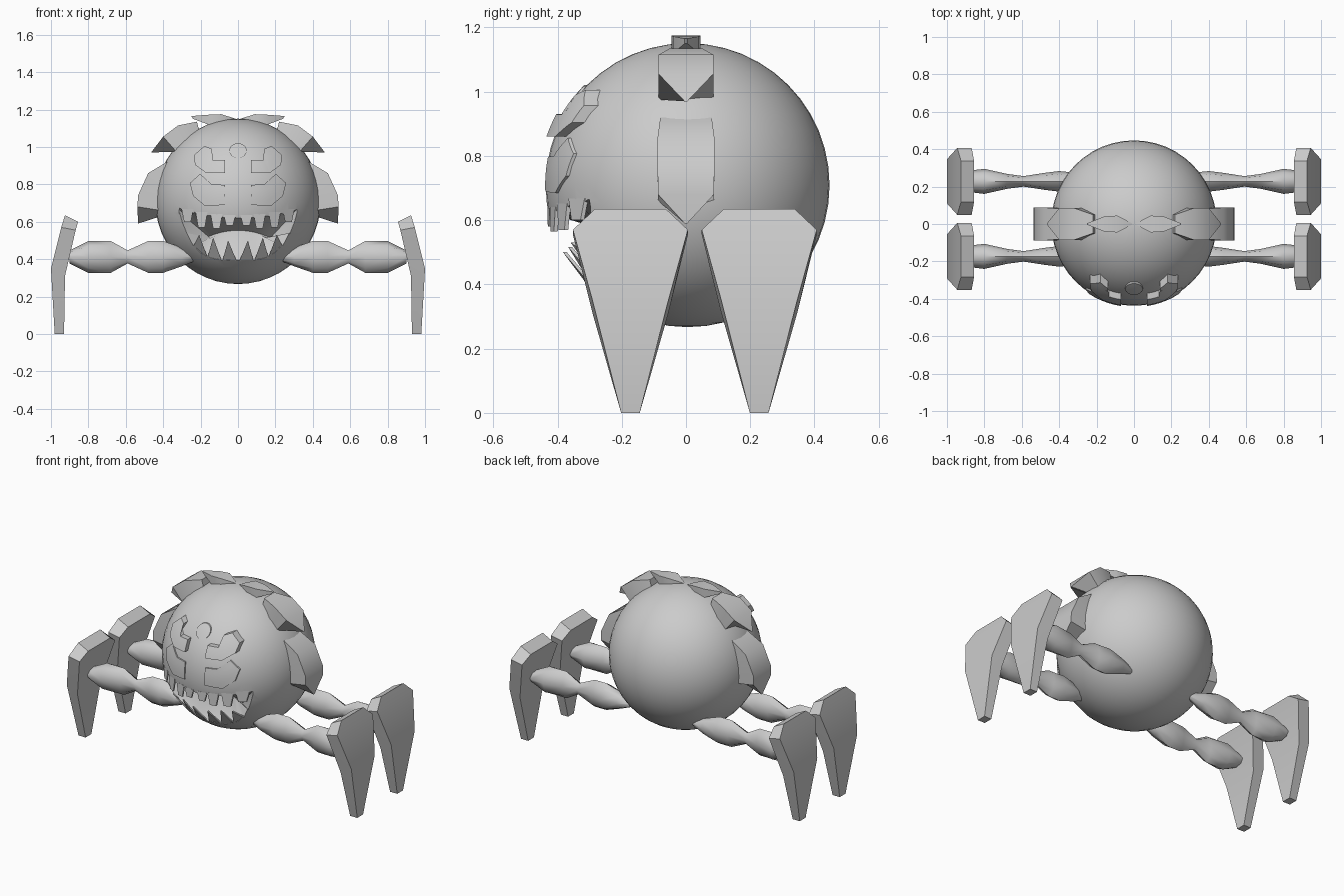
import bpy, bmesh, math
from mathutils import Vector

if "Cube" in bpy.data.objects:
    bpy.data.objects.remove(bpy.data.objects["Cube"])

R, CY, CZ = 0.442, 0.005, 0.709          # body sphere

grey = bpy.data.materials.new("stone grey")
grey.diffuse_color = (0.6, 0.6, 0.6, 1)
grey.use_nodes = True
grey.node_tree.nodes["Principled BSDF"].inputs["Base Color"].default_value = grey.diffuse_color


def finish(name, bm, angle=35):
    bmesh.ops.recalc_face_normals(bm, faces=bm.faces)
    me = bpy.data.meshes.new(name)
    bm.to_mesh(me)
    bm.free()
    me.materials.append(grey)
    ob = bpy.data.objects.new(name, me)
    bpy.context.collection.objects.link(ob)
    smooth(ob, angle)
    return ob


def smooth(ob, angle):
    bpy.ops.object.select_all(action='DESELECT')
    ob.select_set(True)
    bpy.context.view_layer.objects.active = ob
    bpy.ops.object.shade_smooth_by_angle(angle=math.radians(angle))


def surf_y(x, z, h=0.0):
    """y of the front of the body at (x, z), raised by h"""
    return CY - math.sqrt(max((R + h) ** 2 - x * x - (z - CZ) ** 2, 0))


def skin(bm, rings):
    """Join rings of points into a closed capped skin"""
    vs = [[bm.verts.new(p) for p in ring] for ring in rings]
    n = len(vs[0])
    for a, b in zip(vs, vs[1:]):
        for i in range(n):
            bm.faces.new((a[i], a[(i + 1) % n], b[(i + 1) % n], b[i]))
    bm.faces.new(vs[0])
    bm.faces.new(vs[-1])


def loft(name, sections, s=1, y0=0.0, angle=35):
    """Sections: outer (x, z), inner (x, z), half width in y"""
    bm = bmesh.new()
    skin(bm, [[(s * o[0], y0 - w, o[1]), (s * o[0], y0 + w, o[1]),
               (s * i[0], y0 + w, i[1]), (s * i[0], y0 - w, i[1])]
              for o, i, w in sections])
    finish(name, bm, angle)


def plate(name, pts, s, h):
    """Outline in the front view, wrapped on the body and raised by h"""
    bm = bmesh.new()
    f = bm.faces.new([bm.verts.new((s * x, 0, z)) for x, z in pts])
    bmesh.ops.triangulate(bm, faces=[f])
    bmesh.ops.subdivide_edges(bm, edges=bm.edges[:], cuts=3, use_grid_fill=True)
    res = bmesh.ops.extrude_face_region(bm, geom=bm.faces[:], use_keep_orig=True)
    top = {v for v in res["geom"] if isinstance(v, bmesh.types.BMVert)}
    for v in bm.verts:
        v.co.y = surf_y(v.co.x, v.co.z, h if v in top else -0.01)
    finish(name, bm)


def tooth(name, pts):
    bm = bmesh.new()
    skin(bm, [pts, [Vector(p) + Vector((0, 0.012, 0)) for p in pts]])
    finish(name, bm, 20)


# Body with a wedge-shaped mouth cut into it
bm = bmesh.new()
bmesh.ops.create_uvsphere(bm, u_segments=48, v_segments=24, radius=R)
bmesh.ops.translate(bm, verts=bm.verts, vec=(0, CY, CZ))
body = finish("body", bm)


def lip_up(x):
    return 0.62 + 0.045 * (x / 0.315) ** 2


def lip_low(x):
    return 0.395 + 0.25 * (x / 0.315) ** 4


rings = []
for k in range(-8, 9):
    x = 0.315 * k / 8
    back = Vector((0.55 * x, -0.2, 0.55 - 0.4 * x * x))
    ring = [back + Vector((0, 0, 0.004)), back - Vector((0, 0, 0.004))]
    for z in (lip_low(x), lip_up(x)):
        ring.append(back + (Vector((x, surf_y(x, z), z)) - back) * 1.5)
    rings.append(ring)
bm = bmesh.new()
skin(bm, rings)
cutter = finish("mouth_cutter", bm)
cutter.hide_render = True
mod = body.modifiers.new("mouth", 'BOOLEAN')
mod.operation = 'DIFFERENCE'
mod.solver = 'EXACT'
mod.object = cutter
bpy.context.view_layer.objects.active = body
bpy.ops.object.modifier_apply(modifier="mouth")
bpy.data.objects.remove(cutter)
smooth(body, 35)

# Forehead disc
plate("forehead_disc", [(0.047 * math.cos(a * math.pi / 8), 0.98 + 0.04 * math.sin(a * math.pi / 8))
                        for a in range(16)], 1, 0.006)

EYE = [(.257, .807), (.203, .856), (.14, .80), (.07, .797), (.07, .69), (.176, .684), (.24, .738)]
BROW = [(.235, .957), (.18, 1.005), (.14, .99), (.158, .945), (.134, .928), (.07, .93),
        (.07, .861), (.17, .861), (.23, .904)]
# Hair locks and claws as outer point, inner point, half width
SIDE = [((.38, .92), (.34, .88), .08), ((.48, .86), (.38, .80), .088), ((.535, .74), (.40, .72), .088),
        ((.537, .68), (.41, .66), .087), ((.535, .59), (.41, .63), .004)]
UPPER = [((.22, 1.135), (.20, 1.06), .05), ((.32, 1.115), (.27, 1.02), .085),
         ((.40, 1.055), (.33, .975), .085), ((.465, .97), (.35, .975), .004)]
CROWN = [((.01, 1.15), (.01, 1.135), .004), ((.09, 1.175), (.09, 1.125), .045),
         ((.16, 1.172), (.16, 1.12), .04), ((.25, 1.165), (.24, 1.15), .004)]
CLAW = [((.925, .635), (.855, .60), .11), ((.945, .57), (.868, .555), .179),
        ((1.0, .35), (.925, .31), .118), ((.98, 0), (.93, 0), .029)]
# Arm profile: x, half height, half width
ARM = [(.20, .01, .01), (.30, .05, .045), (.40, .085, .055), (.48, .085, .045), (.59, .035, .028),
       (.68, .085, .04), (.80, .085, .067), (.90, .035, .055)]

for s, side in ((1, "right"), (-1, "left")):
    plate(side + "_eye", EYE, s, 0.007)
    plate(side + "_brow", BROW, s, 0.028)
    loft(side + "_side_lock", SIDE, s)
    loft(side + "_upper_lock", UPPER, s)
    loft(side + "_crown_lock", CROWN, s)

    # Legs
    for y0, end in ((-0.173, "front"), (0.228, "back")):
        bm = bmesh.new()
        skin(bm, [[(s * x, y0 + w * math.sin(a * math.pi / 4), 0.412 + h * math.cos(a * math.pi / 4))
                   for a in range(8)] for x, h, w in ARM])
        finish(f"{side}_{end}_arm", bm, 50)
        loft(f"{side}_{end}_claw", CLAW, s, y0)

    # Upper teeth hang from the lip, lower teeth lean forward
    for n, (x, tip) in enumerate([(.045, .58), (.115, .565), (.195, .57), (.27, .60)]):
        pts = []
        for dx, z in ((-.032, .66), (.032, .66), (.018, tip), (-.018, tip)):
            zz = z if z == tip else lip_up(x) + 0.015
            pts.append((s * (x + dx), surf_y(x + dx, lip_up(x)) - 0.003, zz))
        tooth(f"{side}_upper_tooth_{n}", pts)
    for n, (x, dz) in enumerate([(.045, .105), (.125, .115), (.2, .095)]):
        pts = []
        for dx in (-.038, .038):
            z = lip_low(x + dx) - 0.005
            pts.append((s * (x + dx), surf_y(x + dx, z), z))
        z = lip_low(x)
        pts.append((s * (x + .008), surf_y(x, z) - 0.08, z + dz))
        tooth(f"{side}_lower_tooth_{n}", pts)
